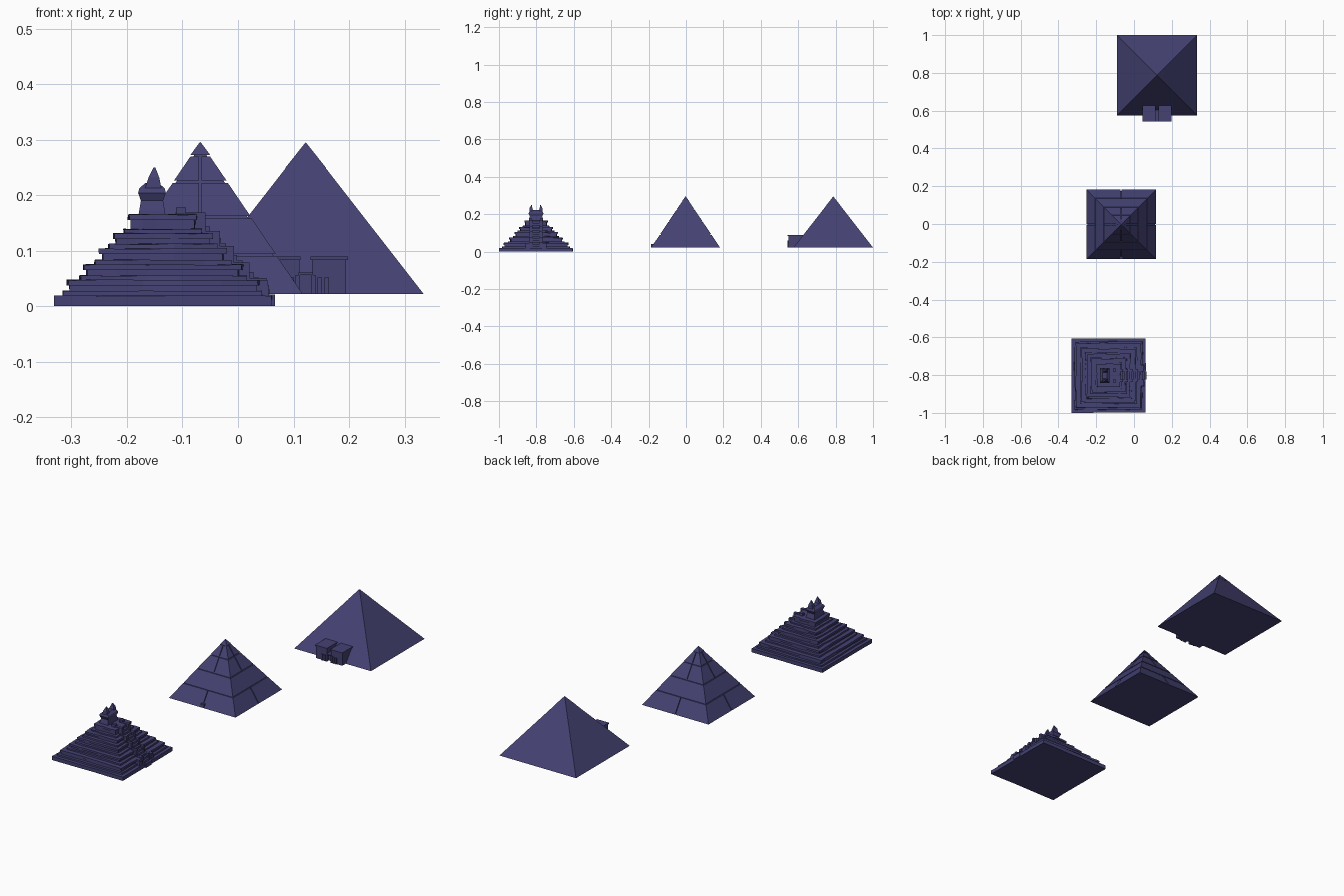
import bpy, bmesh, random

if "Cube" in bpy.data.objects:
    bpy.data.objects.remove(bpy.data.objects["Cube"])
random.seed(4)

stone = bpy.data.materials.new("indigo_stone")
stone.diffuse_color = (0.058, 0.054, 0.17, 1)
stone.use_nodes = True
stone.node_tree.nodes["Principled BSDF"].inputs["Base Color"].default_value = stone.diffuse_color


def finish(name, bm):
    bmesh.ops.recalc_face_normals(bm, faces=bm.faces)
    me = bpy.data.meshes.new(name)
    bm.to_mesh(me)
    bm.free()
    me.materials.append(stone)
    ob = bpy.data.objects.new(name, me)
    bpy.context.collection.objects.link(ob)
    return ob


def rings(bm, loops):
    """Closed solid skinned through a list of equal-length point loops."""
    vs = [[bm.verts.new(p) for p in l] for l in loops]
    n = len(vs[0])
    for a, b in zip(vs, vs[1:]):
        for i in range(n):
            bm.faces.new((a[i], a[(i + 1) % n], b[(i + 1) % n], b[i]))
    bm.faces.new(vs[0][::-1])
    bm.faces.new(vs[-1])


def rect(x0, x1, y0, y1, z):
    return [(x0, y0, z), (x1, y0, z), (x1, y1, z), (x0, y1, z)]


def sq(cx, cy, h, z):
    return rect(cx - h, cx + h, cy - h, cy + h, z)


def box(bm, x0, x1, y0, y1, z0, z1):
    rings(bm, [rect(x0, x1, y0, y1, z0), rect(x0, x1, y0, y1, z1)])


def rough_slab(bm, cx, cy, h, z0, z1, j=0.0022, n=5):
    """Square slab with an irregular, weathered outline."""
    pts = []
    for sx, sy, dx, dy in ((-1, -1, 1, 0), (1, -1, 0, 1), (1, 1, -1, 0), (-1, 1, 0, -1)):
        for i in range(n):
            t = 2 * i / n
            pts.append((cx + h * (sx + dx * t), cy + h * (sy + dy * t)))
    r = lambda a: random.uniform(-a, a)
    off = [(r(j), r(j)) for _ in pts]
    low = [(x + o[0], y + o[1], z0) for (x, y), o in zip(pts, off)]
    top = [(x + o[0] + r(j / 2), y + o[1] + r(j / 2), z1 + r(j / 2)) for (x, y), o in zip(pts, off)]
    rings(bm, [low, top])


# ---------- weathered step pyramid (front) ----------
CX, CY = -0.135, -0.802
bm = bmesh.new()
rough_slab(bm, CX, CY, 0.196, 0.0, 0.019, 0.0015)
finish("step_pyramid_base", bm)

bm = bmesh.new()
tiers = [(0.018, 0.047, 0.172), (0.046, 0.075, 0.142), (0.074, 0.104, 0.114),
         (0.103, 0.131, 0.089), (0.130, 0.165, 0.062)]
for z0, z1, h in tiers:
    rough_slab(bm, CX, CY, h + 0.008, z0, z0 + 0.009)
    rough_slab(bm, CX, CY, h - 0.005, z0, z1 - 0.006)
    rough_slab(bm, CX, CY, h, z1 - 0.010, z1)
finish("step_pyramid_tiers", bm)

# stairway with stepped side walls on the +x side
bm = bmesh.new()
N = 15
for i in range(N):
    x = 0.067 - i * 0.0098
    z = 0.021 + i * 0.0102
    box(bm, x - 0.04, x, CY - 0.022, CY + 0.022, max(0, z - 0.045), z)
finish("stairway", bm)
bm = bmesh.new()
for z0, z1, h in tiers:
    for s in (-1, 1):
        y = CY + s * 0.027
        box(bm, CX + h - 0.04, CX + h + 0.014, y - 0.007, y + 0.007, z0, z1 + 0.004)
for s in (-1, 1):
    y = CY + s * 0.045
    box(bm, 0.030, 0.056, y - 0.012, y + 0.012, 0.018, 0.038)
    box(bm, 0.026, 0.053, y - 0.010, y + 0.010, 0.036, 0.047)
    box(bm, -0.112, -0.094, CY + s * 0.03 - 0.008, CY + s * 0.03 + 0.008, 0.16, 0.178)
finish("stair_side_walls", bm)

# shrine on the summit with horned roof
bm = bmesh.new()
sx = -0.155
prof = [(0.160, 0.025, 0.040), (0.172, 0.023, 0.038), (0.190, 0.020, 0.033),
        (0.204, 0.025, 0.040), (0.212, 0.023, 0.037), (0.222, 0.012, 0.026)]
rings(bm, [rect(sx - a, sx + a, CY - b, CY + b, z) for z, a, b in prof])
finish("summit_shrine", bm)
bm = bmesh.new()
for s in (-1, 1):
    y = CY + s * 0.024
    rings(bm, [rect(sx - 0.014, sx + 0.018, y - 0.012, y + 0.012, 0.208),
               rect(sx - 0.006, sx + 0.013, y - 0.008 + s * 0.003, y + 0.008 + s * 0.003, 0.232),
               rect(sx + 0.003, sx + 0.006, y - 0.001, y + 0.001, 0.25)])
finish("shrine_horns", bm)

# ---------- banded pyramid (middle) ----------
PX, PY, Z0, ZT, H = -0.068, -0.002, 0.022, 0.296, 0.184


def half(z):
    return H * (ZT - z) / (ZT - Z0)


bm = bmesh.new()
rings(bm, [sq(PX, PY, H - 0.006, Z0), sq(PX, PY, 0.001, ZT - 0.009)])
finish("banded_pyramid_core", bm)
bm = bmesh.new()
g = 0.0022
levels = [Z0, 0.090, 0.158, 0.222, 0.270]
for k, (a, b) in enumerate(zip(levels, levels[1:])):
    za, zb = a + (0.004 if k else 0), b
    ha, hb = half(za) + 0.0005, half(zb)
    if k == 1:
        rings(bm, [sq(PX, PY, ha, za), sq(PX, PY, hb, zb)])
        continue
    for sx_ in (-1, 1):           # four corner blocks leave centre seams
        for sy_ in (-1, 1):
            rings(bm, [[(PX + sx_ * u, PY + sy_ * v, z) for u, v in
                        ((g, g), (h, g), (h, h), (g, h))] for h, z in ((ha, za), (hb, zb))])
finish("banded_pyramid_casing", bm)
bm = bmesh.new()
rings(bm, [sq(PX, PY, half(0.272) + 0.002, 0.272), sq(PX, PY, 0.0003, ZT)])
finish("banded_pyramid_cap", bm)
bm = bmesh.new()
box(bm, PX - 0.010, PX + 0.010, PY - H, PY - H + 0.03, Z0, Z0 + 0.018)
finish("banded_pyramid_door", bm)

# ---------- smooth pyramid (back) ----------
QX, QY, QH, QT = 0.122, 0.7875, 0.2125, 0.295
qh = lambda z: QH * (QT - z) / (QT - Z0)
bm = bmesh.new()
rings(bm, [sq(QX, QY, QH, Z0), sq(QX, QY, qh(0.249), 0.249)])
finish("smooth_pyramid_body", bm)
bm = bmesh.new()
rings(bm, [sq(QX, QY, qh(0.249) + 0.001, 0.249), sq(QX, QY, 0.0003, QT)])
finish("smooth_pyramid_cap", bm)

# gate house: two towers, linking door wall, cornices and pilasters
bm = bmesh.new()
for s in (-1, 1):
    a, b = sorted((QX + s * 0.011, QX + s * 0.073))
    rings(bm, [rect(a, b, 0.548, 0.60, Z0), rect(a, b, 0.548, 0.635, 0.083)])
finish("gate_towers", bm)
bm = bmesh.new()
for s in (-1, 1):
    a, b = sorted((QX + s * 0.009, QX + s * 0.076))
    box(bm, a, b, 0.543, 0.632, 0.083, 0.089)
box(bm, QX - 0.013, QX + 0.013, 0.543, 0.60, 0.056, 0.061)
finish("gate_cornices", bm)
bm = bmesh.new()
box(bm, QX - 0.012, QX + 0.012, 0.560, 0.61, Z0, 0.058)
finish("gate_door_wall", bm)
bm = bmesh.new()
for s in (-1, 1):
    for d, top in ((0.014, 0.056), (0.025, 0.052), (0.038, 0.052)):
        x = QX + s * d
        box(bm, x - 0.004, x + 0.004, 0.543, 0.552, Z0, top)
finish("gate_pilasters", bm)
